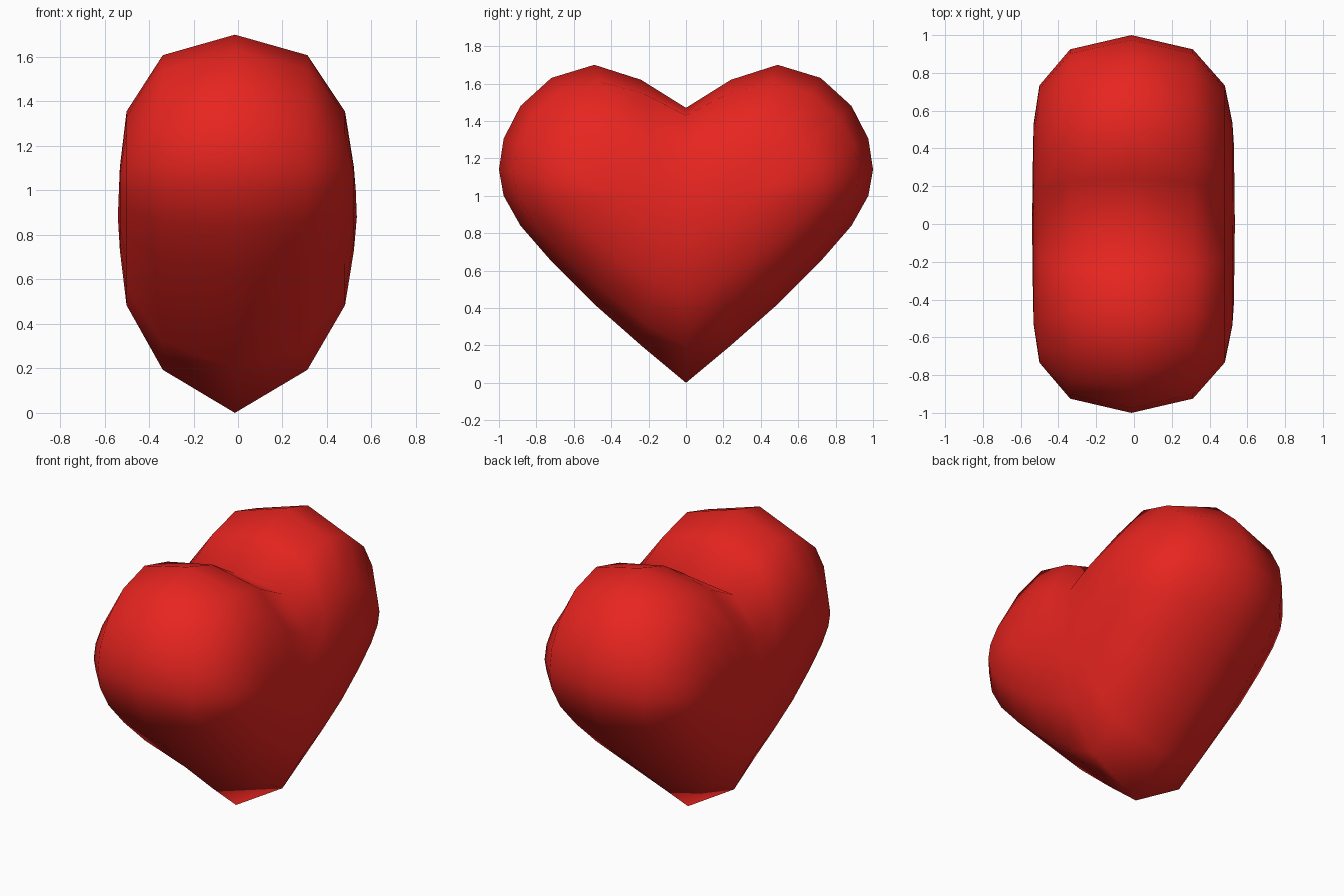
import bpy, bmesh

if "Cube" in bpy.data.objects:
    bpy.data.objects.remove(bpy.data.objects["Cube"])

# Half outline of the heart (y, z): from the bottom tip, around the lobe, to the notch
half = [(0, 0), (.24, .2), (.49, .42), (.72, .65), (.885, .84), (.975, 1.0), (1, 1.14),
        (.975, 1.305), (.885, 1.48), (.72, 1.63), (.485, 1.7), (.24, 1.62), (0, 1.47)]
half = [(0.49 if y == .485 else y, z) for y, z in half]
outline = half + [(-y, z) for y, z in half[-2:0:-1]]
n = len(outline)
LOWER = 1.14


def ring(t, tip, notch):
    """Outline pulled by t towards a shallow core line inside the heart."""
    pts = []
    for y, z in outline:
        a = abs(y)
        k = t
        if 0 < t < 1:
            k += (tip if z < LOWER else notch) * (1 - a) ** 3
        cy, cz = .42 * y, .88 + .13 * a
        pts.append((y + (cy - y) * k, z + (cz - z) * k))
    return pts


# Rings: half thickness, centre offset, inset, extra inset at tip and at notch
levels = [(0, -.014, 0, 0, 0), (.325, -.013, .13, .09, -.06),
          (.491, -.01, .46, .09, -.03), (.526, -.005, .8, .03, 0), (.537, -.003, 1, 0, 0)]

bm = bmesh.new()
for side in (1, -1):
    prev = None
    for x, off, t, tip, notch in levels:
        cur = []
        for y, z in ring(t, tip, notch):
            drop = .012 * abs(y) if t == 1 else 0
            cur.append(bm.verts.new((side * (x - drop) + off, y, z)))
        if prev:
            for i in range(n):
                j = (i + 1) % n
                bm.faces.new((prev[i], prev[j], cur[j], cur[i]))
        prev = cur

# Zip the core line and join both halves at the rim
bmesh.ops.remove_doubles(bm, verts=bm.verts, dist=.0005)
bmesh.ops.recalc_face_normals(bm, faces=bm.faces)
for f in bm.faces:
    f.smooth = True

mesh = bpy.data.meshes.new("heart")
bm.to_mesh(mesh)
bm.free()
heart = bpy.data.objects.new("heart", mesh)
bpy.context.collection.objects.link(heart)

red = bpy.data.materials.new("red")
red.diffuse_color = (.8, .018, .014, 1)
red.use_nodes = True
red.node_tree.nodes["Principled BSDF"].inputs["Base Color"].default_value = red.diffuse_color
mesh.materials.append(red)
